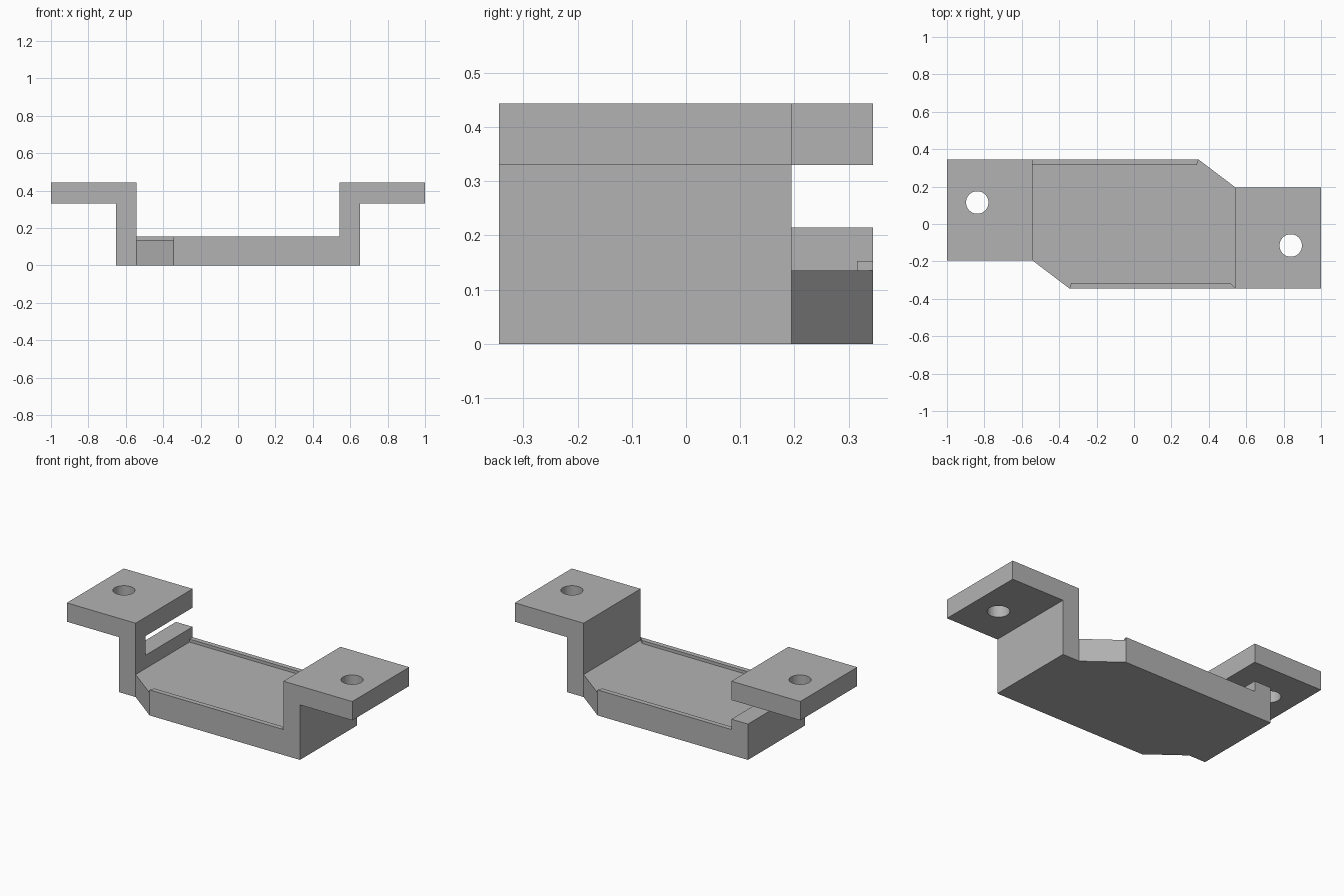
import bpy, bmesh
from math import cos, sin, tau

cube = bpy.data.objects.get("Cube")
if cube:
    bpy.data.objects.remove(cube)

grey = bpy.data.materials.new("plain grey")
grey.use_nodes = True
colour = (0.45, 0.45, 0.45, 1)
grey.diffuse_color = colour
grey.node_tree.nodes["Principled BSDF"].inputs["Base Color"].default_value = colour

HALF_Y = 0.345     # half depth
TAB_Y = 0.195      # narrow edge of each tab
INNER, OUTER = 0.543, 0.653   # faces of the upright webs
FLOOR, LIP = 0.135, 0.153
TAB_LOW, TAB_TOP = 0.33, 0.443


def prism(name, outline, low, high, axis="z"):
    """Extrude a closed outline along z, or an x-z outline along y."""
    def place(p, h):
        return (p[0], p[1], h) if axis == "z" else (p[0], h, p[1])
    bm = bmesh.new()
    face = bm.faces.new([bm.verts.new(place(p, low)) for p in outline])
    moved = bmesh.ops.extrude_face_region(bm, geom=[face])["geom"]
    shift = (0, 0, high - low) if axis == "z" else (0, high - low, 0)
    bmesh.ops.translate(bm, vec=shift, verts=[v for v in moved if isinstance(v, bmesh.types.BMVert)])
    bmesh.ops.recalc_face_normals(bm, faces=bm.faces)
    mesh = bpy.data.meshes.new(name)
    bm.to_mesh(mesh)
    bm.free()
    mesh.materials.append(grey)
    obj = bpy.data.objects.new(name, mesh)
    bpy.context.collection.objects.link(obj)
    return obj


def cut(target, cutter):
    mod = target.modifiers.new(cutter.name, "BOOLEAN")
    mod.operation = "DIFFERENCE"
    mod.solver = "EXACT"
    mod.object = cutter
    cutter.hide_render = True
    cutter.hide_viewport = True
    cutter.display_type = "WIRE"


# Bracket: stepped strip section, run through the full depth
half = [(OUTER, 0), (OUTER, TAB_LOW), (1, TAB_LOW), (1, TAB_TOP), (INNER, TAB_TOP), (INNER, FLOOR)]
section = half + [(-x, z) for x, z in reversed(half)]
bracket = prism("bracket", section, -HALF_Y, HALF_Y, "y")

# Opposite corners: narrowed tab with a sloping shoulder; s turns it half round
for s, side in ((1, "left"), (-1, "right")):
    corner = [(0.279, 0.395), (INNER, TAB_Y), (1.1, TAB_Y), (1.1, 0.395)]
    cut(bracket, prism(side + "_corner_cutter", [(s * x, s * y) for x, y in corner], -0.1, 0.6))
    # Bolt hole through the tab
    circle = [(s * 0.838 + 0.06 * cos(tau * i / 48), -s * 0.115 + 0.06 * sin(tau * i / 48))
              for i in range(48)]
    cut(bracket, prism(side + "_hole_cutter", circle, 0.25, 0.6))

# Slot through the right web, open at the back
slot = [(-0.7, -0.1), (-0.5, -0.1), (-0.5, 0.4), (-0.7, 0.4)]
cut(bracket, prism("slot_cutter", slot, 0.215, TAB_LOW))

# Thin lips along both long edges of the floor
prism("back_lip", [(-INNER, 0.315), (0.335, 0.315), (0.345, HALF_Y), (-INNER, HALF_Y)], FLOOR, LIP)
prism("front_lip", [(-0.345, -HALF_Y), (INNER, -HALF_Y), (0.513, -0.315), (-0.335, -0.315)], FLOOR, LIP)
